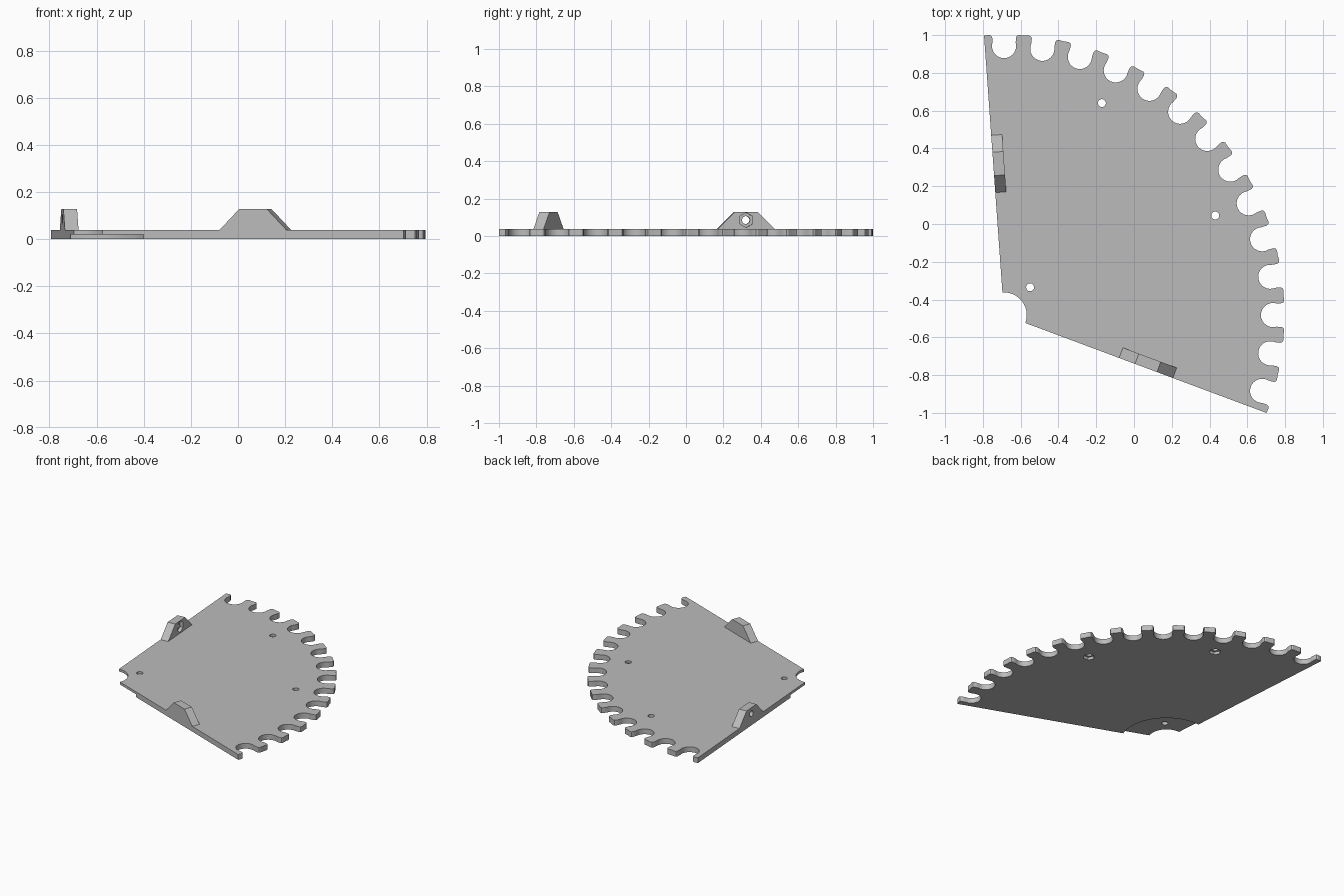
import bpy, bmesh, math
from math import sin, cos, radians
from mathutils import Matrix, Vector

old = bpy.data.objects.get("Cube")
if old:
    bpy.data.objects.remove(old, do_unlink=True)

# Key sizes: gear centre, tip radius, tooth pitch, plate thickness
CENTRE = Vector((-0.688, -0.482, 0))
TIP, PITCH, THICK = 1.483, math.tau / 44, 0.038
START, END = -2.5 * PITCH, 11.5 * PITCH

grey = bpy.data.materials.new("grey plastic")
grey.use_nodes = True
grey.diffuse_color = (0.5, 0.5, 0.5, 1)
grey.node_tree.nodes["Principled BSDF"].inputs["Base Color"].default_value = (0.5, 0.5, 0.5, 1)


def make(name, outline, height, matrix):
    """Extrude a flat outline along local z and place it."""
    bm = bmesh.new()
    face = bm.faces.new([bm.verts.new((x, y, 0)) for x, y in outline])
    top = bmesh.ops.extrude_face_region(bm, geom=[face])["geom"]
    bmesh.ops.translate(bm, vec=(0, 0, height), verts=[v for v in top if isinstance(v, bmesh.types.BMVert)])
    bmesh.ops.recalc_face_normals(bm, faces=bm.faces)
    bm.transform(matrix)
    mesh = bpy.data.meshes.new(name)
    bm.to_mesh(mesh)
    bm.free()
    mesh.materials.append(grey)
    obj = bpy.data.objects.new(name, mesh)
    bpy.context.collection.objects.link(obj)
    return obj


def ring(radius, sides, turn=0):
    return [(radius * cos(turn + math.tau * i / sides), radius * sin(turn + math.tau * i / sides))
            for i in range(sides)]


def select(obj):
    bpy.ops.object.select_all(action='DESELECT')
    obj.select_set(True)
    bpy.context.view_layer.objects.active = obj


def cut(obj, outline, height, matrix):
    """Remove an extruded outline from the part."""
    cutter = make("cutter", outline, height, matrix)
    cutter.hide_render = True
    mod = obj.modifiers.new("cut", 'BOOLEAN')
    mod.operation, mod.solver, mod.object = 'DIFFERENCE', 'EXACT', cutter
    select(obj)
    bpy.ops.object.modifier_apply(modifier=mod.name)
    bpy.data.objects.remove(cutter, do_unlink=True)


def polar(r, a):
    return (r * cos(a), r * sin(a))


# One tooth gap as (radius, sideways) points, from one tip to the next
lip = [(TIP, -0.077), (TIP - 0.004, -0.068), (TIP - 0.014, -0.0625)]
scoop = []
for i in range(17):
    phi = radians(-15 + 210 * i / 16)
    scoop.append((1.424 - 0.064 * sin(phi), -0.064 * cos(phi)))
gap = lip + scoop + [(r, -t) for r, t in reversed(lip)]

# Toothed sector plate with a round bite at the hub
outline = [polar(0.12, START), polar(TIP, START)]
for k in range(-2, 12):
    a = k * PITCH
    outline += [(r * cos(a) - t * sin(a), r * sin(a) + t * cos(a)) for r, t in gap]
    if k < 11:
        outline.append(polar(TIP, a + PITCH / 2))
outline.append(polar(TIP, END))
outline += [polar(0.12, END + (START - END) * i / 16) for i in range(16)]
plate = make("sector_plate", outline, THICK, Matrix.Translation(CENTRE))

# Recess under the hub
cut(plate, ring(0.307, 96), 0.12, Matrix.Translation(CENTRE + Vector((0, 0, -0.1))))

# Screw holes, the outer two with nut pockets underneath
for x, y, pocket in ((-0.17, 0.64, True), (0.43, 0.045, True), (-0.55, -0.335, False)):
    cut(plate, ring(0.021, 24), 0.2, Matrix.Translation((x, y, -0.1)))
    if pocket:
        cut(plate, ring(0.04, 6), 0.12, Matrix.Translation((x, y, -0.1)))

# Bolting lugs on both straight edges, nut pocket on the inner side
profile = [(-0.152, 0), (0.152, 0), (0.062, 0.09), (-0.062, 0.09)]
parts = [plate]
for name, angle, side in (("left_edge_lug", END, -1), ("front_edge_lug", START, 1)):
    along = Vector((cos(angle), sin(angle), 0))
    inward = Vector((-sin(angle), cos(angle), 0)) * side
    base = CENTRE + along * 0.802 + Vector((0, 0, THICK))

    def frame(depth, height):
        o = base + inward * depth + Vector((0, 0, height))
        return Matrix(((along.x, 0, inward.x, o.x), (along.y, 0, inward.y, o.y),
                       (0, 1, 0, o.z), (0, 0, 0, 1)))
    lug = make(name, profile, 0.058, frame(0, 0))
    cut(lug, ring(0.021, 24), 0.2, frame(-0.1, 0.047))
    cut(lug, ring(0.04, 6, math.pi / 2), 0.1, frame(0.036, 0.047))
    parts.append(lug)

for part in parts:
    select(part)
    bpy.ops.object.shade_smooth_by_angle(angle=radians(30))
